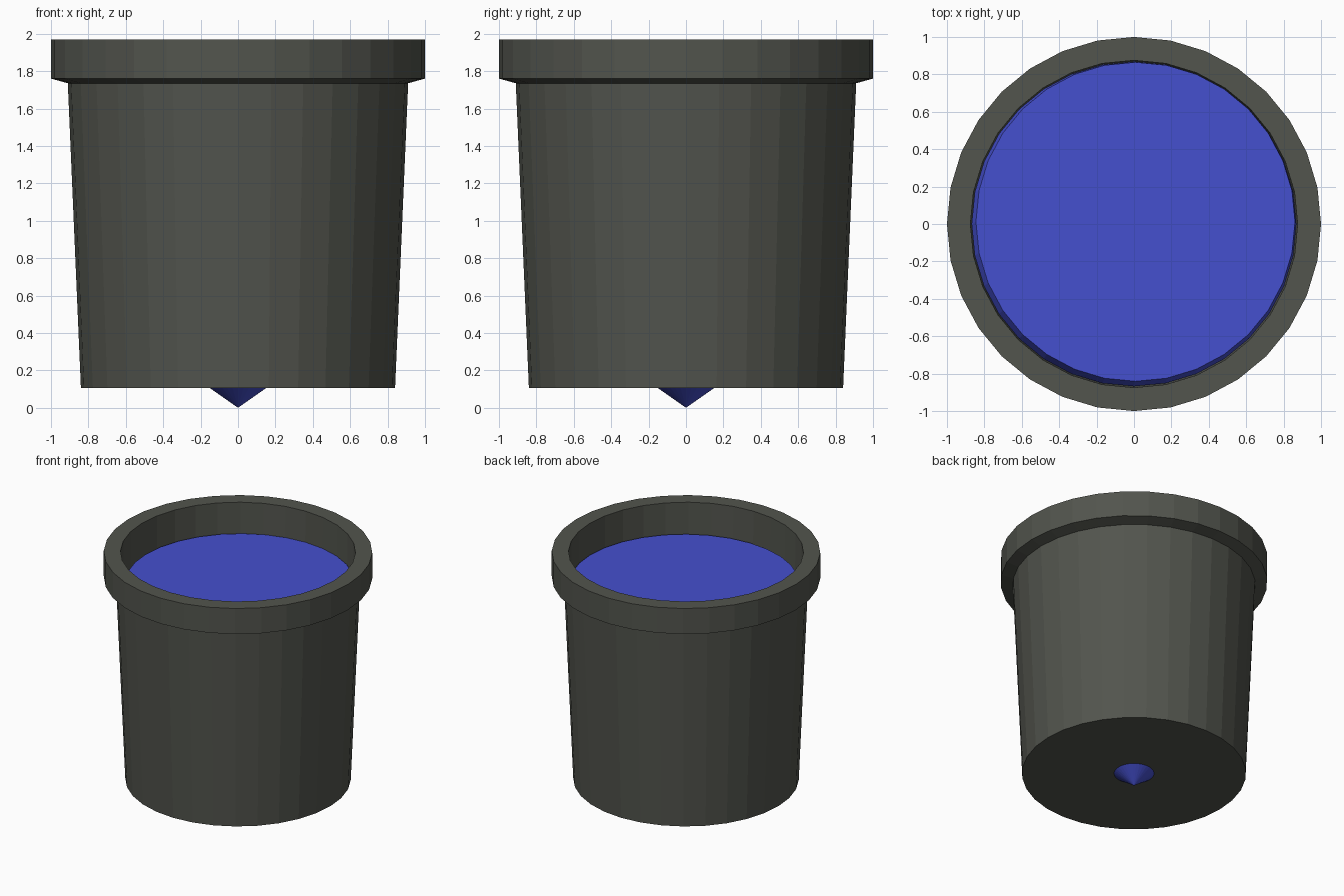
import bpy, bmesh
from math import cos, sin, tau

if "Cube" in bpy.data.objects:
    bpy.data.objects.remove(bpy.data.objects["Cube"])

SIDES = 32


def material(name, rgb):
    m = bpy.data.materials.new(name)
    m.diffuse_color = (*rgb, 1.0)
    m.use_nodes = True
    m.node_tree.nodes["Principled BSDF"].inputs["Base Color"].default_value = m.diffuse_color
    return m


def lathe(name, profile, mat):
    """Revolve (radius, z, shift_x, shift_y) points; zero radius closes in a pole."""
    bm = bmesh.new()
    rings = []
    for r, z, *shift in profile:
        dx, dy = shift or (0, 0)
        count = SIDES if r else 1
        rings.append([bm.verts.new((r * cos(tau * i / SIDES) + dx,
                                    r * sin(tau * i / SIDES) + dy, z))
                      for i in range(count)])
    for a, b in zip(rings, rings[1:]):
        for i in range(SIDES):
            j = (i + 1) % SIDES
            quad = [a[i % len(a)], a[j % len(a)], b[j % len(b)], b[i % len(b)]]
            bm.faces.new(list(dict.fromkeys(quad)))
    bmesh.ops.recalc_face_normals(bm, faces=bm.faces)
    mesh = bpy.data.meshes.new(name)
    bm.to_mesh(mesh)
    bm.free()
    mesh.materials.append(mat)
    obj = bpy.data.objects.new(name, mesh)
    bpy.context.collection.objects.link(obj)
    return obj


# Bucket: tapered wall, chamfered thick rim, hollow inside
lathe("bucket", [
    (0, 0.105), (0.84, 0.105), (0.91, 1.735), (1.0, 1.76), (1.0, 1.97),
    (0.875, 1.97), (0.872, 1.66), (0.79, 0.17), (0, 0.17),
], material("dark_grey", (0.085, 0.09, 0.075)))

# Water: slightly off-centre surface, bevelled edge, pointed underside dripping through the base
lathe("water", [
    (0, 0), (0.80, 0.56), (0.868, 1.66),
    (0.853, 1.72, 0.008, 0.012), (0, 1.72, 0.008, 0.012),
], material("blue", (0.06, 0.08, 0.62)))
